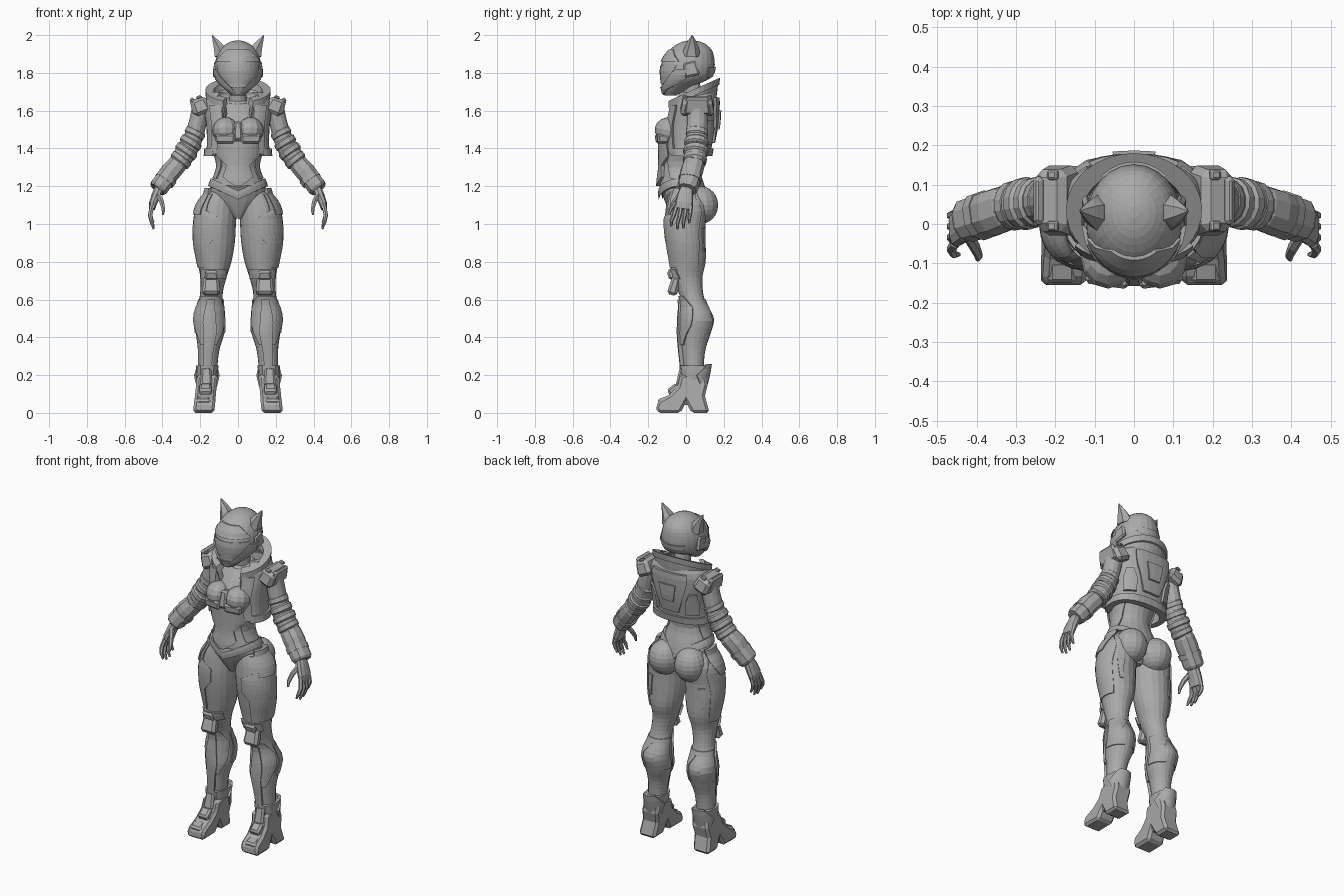
import bpy, bmesh, math
from mathutils import Vector, Matrix

grey = bpy.data.materials.new("armour_grey")
grey.diffuse_color = (0.4, 0.4, 0.4, 1)


def finish(name, bm, mirror=False, bevel=0):
    bmesh.ops.recalc_face_normals(bm, faces=bm.faces)
    me = bpy.data.meshes.new(name)
    bm.to_mesh(me)
    bm.free()
    me.materials.append(grey)
    ob = bpy.data.objects.new(name, me)
    bpy.context.collection.objects.link(ob)
    if bevel:
        m = ob.modifiers.new("bevel", 'BEVEL')
        m.width, m.segments = bevel, 1
    if mirror:
        ob.modifiers.new("mirror", 'MIRROR')
    return ob


def smooth_rows(rows, sub):
    """Catmull-Rom interpolation between section rows."""
    out = []
    for i in range(len(rows) - 1):
        p = [rows[max(i - 1, 0)], rows[i], rows[i + 1], rows[min(i + 2, len(rows) - 1)]]
        for k in range(sub):
            t = k / sub
            out.append(tuple(0.5 * (2 * b + (c - a) * t + (2 * a - 5 * b + 4 * c - d) * t * t
                                    + (3 * b - a - 3 * c + d) * t ** 3) for a, b, c, d in zip(*p)))
    return out + [tuple(rows[-1])]


def skin(bm, rings, closed=True, caps=True):
    vs = [[bm.verts.new(p) for p in r] for r in rings]
    n = len(rings[0])
    for a, b in zip(vs, vs[1:]):
        for j in range(n if closed else n - 1):
            bm.faces.new((a[j], a[(j + 1) % n], b[(j + 1) % n], b[j]))
    if caps:
        bm.faces.new(vs[0])
        bm.faces.new(vs[-1])
    return vs


def ellipse(c, s, p):
    return math.copysign(abs(c) ** (2 / p), c), math.copysign(abs(s) ** (2 / p), s)


def point(row, deg, off=0, p=2):
    z, cx, cy, rx, ry = row
    a = math.radians(deg)
    c, s = ellipse(math.cos(a), math.sin(a), p)
    return Vector((cx + (rx + off) * c, cy + (ry + off) * s, z))


def loft(name, rows, n=18, sub=3, mirror=False, p=2):
    """Body of horizontal rings; rows are (z, cx, cy, rx, ry)."""
    bm = bmesh.new()
    skin(bm, [[point(r, 360 * j / n, 0, p) for j in range(n)] for r in smooth_rows(rows, sub)])
    return finish(name, bm, mirror)


def at(rows, z):
    fine = sorted(smooth_rows(rows, 6))
    for a, b in zip(fine, fine[1:]):
        if a[0] <= z <= b[0]:
            t = (z - a[0]) / max(b[0] - a[0], 1e-6)
            return tuple(u + (v - u) * t for u, v in zip(a, b))
    return fine[0] if z < fine[0][0] else fine[-1]


def shell(name, rows, cuts, off, depth=0.02, n=10, mirror=False, p=2, warp=None, step=0.03):
    """Armour plate over a loft; cuts are (z, start angle, end angle)."""
    levels = []
    for a, b in zip(cuts, cuts[1:]):
        k = max(1, round(abs(a[0] - b[0]) / step))
        levels += [tuple(u + (v - u) * i / k for u, v in zip(a, b)) for i in range(k)]
    levels.append(cuts[-1])
    bm = bmesh.new()
    rings = []
    for z, a0, a1 in levels:
        r = at(rows, z)
        r = (z,) + r[1:]
        angs = [a0 + (a1 - a0) * j / n for j in range(n + 1)]
        rings.append([point(r, a, off, p) for a in angs] + [point(r, a, off - depth, p) for a in angs[::-1]])
    if warp:
        for r in rings:
            for v in r:
                v.z += warp(v)
    skin(bm, rings)
    return finish(name, bm, mirror)


def tube(name, pts, n=12, sub=1, mirror=True, p=2, side=(0, 1, 0)):
    """Tube along a path; pts are (x, y, z, radius across, radius along side)."""
    pts = smooth_rows(pts, sub)
    bm = bmesh.new()
    rings = []
    for i, q in enumerate(pts):
        t = (Vector(pts[min(i + 1, len(pts) - 1)][:3]) - Vector(pts[max(i - 1, 0)][:3])).normalized()
        u = Vector(side).cross(t).normalized()
        v = t.cross(u)
        ring = []
        for j in range(n):
            a = 2 * math.pi * (j + 0.5) / n
            c, s = ellipse(math.cos(a), math.sin(a), p)
            ring.append(Vector(q[:3]) + u * c * q[3] + v * s * q[4])
        rings.append(ring)
    skin(bm, rings)
    return finish(name, bm, mirror)


def box(name, loc, size, rot=(0, 0, 0), taper=1, bevel=0.01, mirror=True):
    bm = bmesh.new()
    bmesh.ops.create_cube(bm, size=1)
    for v in bm.verts:
        k = taper if v.co.z > 0 else 1
        v.co = Vector((v.co.x * size[0] * k, v.co.y * size[1] * k, v.co.z * size[2]))
        v.co.rotate(Matrix.Rotation(math.radians(rot[2]), 3, 'Z') @ Matrix.Rotation(math.radians(rot[1]), 3, 'Y')
                    @ Matrix.Rotation(math.radians(rot[0]), 3, 'X'))
        v.co += Vector(loc)
    return finish(name, bm, mirror, bevel)


def ball(name, loc, r, mirror=True, u=16, v=12, rot=0):
    bm = bmesh.new()
    bmesh.ops.create_uvsphere(bm, u_segments=u, v_segments=v, radius=1)
    m = Matrix.Translation(loc) @ Matrix.Rotation(math.radians(rot), 4, 'X') @ Matrix.Diagonal((*r, 1))
    bmesh.ops.transform(bm, matrix=m, verts=bm.verts)
    return finish(name, bm, mirror)


# torso, pelvis and neck
torso = [(1.03, 0, -.01, .025, .06), (1.08, 0, -.005, .09, .09), (1.14, 0, -.005, .15, .115), (1.2, 0, -.02, .145, .12),
         (1.3, 0, -.03, .108, .1), (1.38, 0, -.02, .125, .11), (1.48, 0, 0, .14, .125), (1.58, 0, .03, .135, .1),
         (1.65, 0, .05, .07, .06)]
loft("torso", torso, 20)
tube("neck", [(0, .05, 1.6, .055, .055), (0, .035, 1.68, .045, .05), (0, .02, 1.78, .045, .05)], mirror=False)
tube("neck_ring", [(0, .045, 1.62, .085, .075), (0, .045, 1.645, .08, .07), (0, .04, 1.66, .06, .06)], 16, mirror=False)
ball("bust", (.066, -.088, 1.495), (.07, .078, .07), u=12, v=8, rot=-12)
box("chest_plate", (0, -.118, 1.49), (.05, .07, .1), (-8, 0, 0), .8, mirror=False)
box("bust_lower_plate", (.065, -.125, 1.452), (.1, .06, .05), (0, 0, 8), 1.15)
shell("abdomen_plate", torso, [(1.2, 265, 275), (1.25, 235, 305), (1.31, 240, 300), (1.36, 215, 325), (1.44, 225, 315)], .018)
shell("waist_side_plate", torso, [(1.24, -30, 20), (1.33, -40, 30), (1.4, -35, 40)], .008, mirror=True)
shell("belt", torso, [(1.18, 0, 360), (1.225, 0, 360)], .008, n=28,
      warp=lambda v: -.07 * max(0, 1 - abs(v.x) / .15) + .02)

# legs
leg = [(1.17, .09, 0, .075, .09), (1.1, .11, .005, .105, .11), (1.0, .122, -.005, .111, .108), (.9, .125, 0, .108, .104),
       (.8, .125, .008, .09, .096), (.72, .13, .007, .07, .08), (.64, .14, .025, .06, .065),
       (.58, .145, .042, .066, .065), (.5, .152, .06, .08, .088), (.42, .148, .05, .075, .08),
       (.34, .155, .04, .058, .064), (.26, .16, .04, .052, .055), (.15, .165, .045, .048, .05)]
loft("leg", leg, 20, mirror=True)
ball("buttock", (.086, .077, 1.1), (.09, .093, .1))
shell("thigh_plate", leg, [(1.16, -60, 20), (1.07, -62, 45), (1.03, -100, 45), (.95, -100, 40), (.9, -78, 40),
                           (.77, -75, 35)], .006, mirror=True)
shell("hip_plate", leg, [(1.05, -45, 5), (1.13, -50, 25), (1.19, -40, 30)], .012, mirror=True)
shell("thigh_back_strip", leg, [(.86, 60, 70), (.98, 55, 75)], .006, n=2, mirror=True)
shell("knee_cuff", leg, [(.71, -150, -30), (.76, -140, -40)], .012, mirror=True)
box("knee_pad", (.142, -.062, .675), (.095, .055, .105), (-16, 0, 0), .85, .014)
box("knee_pad_top", (.14, -.078, .733), (.075, .04, .05), (20, 0, 0), .85, .01)
shell("shin_guard", leg, [(.36, -125, -50), (.46, -150, -20), (.56, -160, -10), (.62, -125, -45)], .01, mirror=True)
shell("shin_ridge", leg, [(.25, -108, -72), (.45, -112, -68), (.6, -105, -75)], .02, n=3, mirror=True)
shell("calf_plate", leg, [(.42, -10, 70), (.52, 0, 60), (.6, 0, 100)], .005, mirror=True)
shell("calf_inner_plate", leg, [(.42, 110, 190), (.52, 120, 180), (.6, 80, 180)], .005, mirror=True)

# boots cut from a side profile
profile = [(-.03, .2), (.1, .22), (.115, .15), (.1, .09), (.125, 0), (.03, 0), (0, .055), (-.03, 0), (-.15, 0),
           (-.16, .03), (-.145, .065), (-.09, .095), (-.045, .14)]
bm = bmesh.new()
skin(bm, [[Vector((x + .1 * (.1 - z) - .05 * min(0, y) * k, y, z)) for y, z in profile]
          for x, k in ((.118, -.3), (.13, -.1), (.21, .1), (.226, .3))][0::3])
finish("boot", bm, True, .014)
ankle = [(.14, .165, .045, .05, .055), (.19, .165, .043, .056, .07), (.25, .163, .045, .06, .08)]
loft("boot_cuff", ankle, 12, 2, True, 2.6)
shell("ankle_guard", ankle, [(.14, 30, 150), (.2, 10, 170), (.26, 55, 125)], .012, mirror=True)
box("boot_tongue", (.168, -.028, .19), (.062, .035, .1), (-12, 0, 0), .85)
box("instep_plate", (.172, -.065, .125), (.075, .075, .04), (38, 0, 0), .8)
box("toe_cap", (.183, -.115, .06), (.09, .08, .045), (20, 0, 0), .75)

# open jacket, raised collar and back panels
jacket = [(1.36, 0, .015, .17, .112), (1.43, 0, .02, .165, .12), (1.52, 0, .027, .168, .13), (1.6, 0, .038, .18, .125),
          (1.66, 0, .045, .175, .12), (1.7, 0, .055, .14, .1)]
shell("jacket", jacket, [(1.36, -48, 228), (1.5, -52, 232), (1.62, -55, 235), (1.7, -50, 230)], 0, .025, 26, p=2.4)
shell("jacket_hem", jacket, [(1.36, -45, 225), (1.4, -46, 226)], .012, .025, 24, p=2.4)
shell("jacket_lapel", jacket, [(1.37, -62, -38), (1.5, -66, -42), (1.63, -68, -42)], .012, .03, 3, True, 2.4)
collar = [(1.64, 0, .04, .145, .115), (1.7, 0, .035, .16, .13), (1.77, 0, .035, .165, .137)]
shell("collar", collar, [(1.64, -65, 245), (1.765, -62, 242)], 0, .025, 28, warp=lambda v: .45 * (v.y - .17))
shell("collar_rim", collar, [(1.735, -64, 244), (1.77, -62, 242)], .008, .045, 28, warp=lambda v: .45 * (v.y - .17))
shell("back_panel", jacket, [(1.43, 76, 104), (1.5, 68, 112), (1.58, 60, 120), (1.67, 55, 125)], .014, .03, 6, p=2.4)
shell("back_spine_plate", jacket, [(1.5, 82, 98), (1.6, 78, 102)], .024, .03, 2, p=2.4)
shell("back_side_panel", jacket, [(1.42, 30, 62), (1.5, 28, 60), (1.55, 35, 52)], .012, .03, 4, True, 2.4)

# shoulders and sleeves
box("shoulder_pad", (.198, .06, 1.625), (.1, .185, .09), (0, 24, 0), .82, .018)
box("shoulder_pad_edge", (.235, .06, 1.625), (.03, .14, .09), (0, 14, 0), .85)
for y in (-.005, .125):
    box("shoulder_latch", (.207, y, 1.672), (.032, .028, .014), (0, 24, 0), .8, .004)
arm = [(.195, .06, 1.62, .05, .055), (.21, .06, 1.55, .048, .055), (.23, .058, 1.475, .05, .056),
       (.255, .055, 1.415, .054, .058), (.285, .05, 1.365, .057, .06), (.318, .045, 1.32, .052, .058)]
tube("sleeve", arm, 14, 2)
for i, (q, r) in enumerate([((.228, .058, 1.48), .056), ((.25, .055, 1.43), .061), ((.274, .052, 1.385), .064),
                            ((.302, .047, 1.34), .06)]):
    d = Vector((.45 + .08 * i, -.08, -.85)).normalized()
    c = Vector(q)
    tube("sleeve_fold", [(*(c + d * k), r * f, (r + .003) * f) for k, f in
                         ((-.021, .86), (-.012, 1), (.012, 1), (.021, .86))], 14)
fore = [(.312, .045, 1.33, .046, .05), (.322, .042, 1.315, .053, .058), (.355, .03, 1.278, .056, .06),
        (.372, .025, 1.255, .053, .058), (.418, .01, 1.195, .053, .057), (.428, .006, 1.183, .045, .048)]
tube("forearm_cuff", fore, 10, p=2.4)
tube("cuff_band", [(.373, .025, 1.25, .058, .062), (.39, .019, 1.228, .058, .062)], 10, p=2.4)

# hands
tube("palm", [(.415, .005, 1.195, .026, .032), (.432, -.003, 1.155, .025, .042), (.45, -.01, 1.11, .022, .048),
              (.455, -.014, 1.08, .016, .046)], 10, p=2.6)
for y, l in ((.026, .075), (.001, .1), (-.024, .105), (-.05, .09)):
    e = y * 1.25 - .015
    tube("finger", [(.455, y, 1.095, .013, .012), (.465, (y + e) / 2, 1.09 - l * .45, .012, .0115),
                    (.458, e, 1.09 - l * .8, .01, .01), (.446, e, 1.088 - l * 1.1, .006, .006)], 6)
tube("thumb", [(.425, -.025, 1.16, .015, .015), (.405, -.058, 1.12, .014, .014), (.395, -.08, 1.08, .011, .011),
               (.397, -.09, 1.05, .006, .006)], 6)

# helmet with visor and pointed ears
head = [(1.972, 0, .03, .012, .015), (1.958, 0, .029, .055, .065), (1.92, 0, .024, .097, .113), (1.865, 0, .013, .119, .138),
        (1.81, 0, .006, .122, .143), (1.77, 0, -.004, .113, .13), (1.735, 0, -.04, .088, .09), (1.705, 0, -.066, .06, .062),
        (1.68, 0, -.082, .035, .03)]
loft("helmet", head, 24)
shell("brow_plate", head, [(1.86, 200, 340), (1.89, 215, 325), (1.925, 235, 305)], .008, n=12)
shell("visor", head, [(1.745, 238, 302), (1.78, 218, 322), (1.84, 205, 335)], .003, n=12)
shell("cheek_guard", head, [(1.69, -78, -55), (1.74, -55, -5), (1.79, -38, 5), (1.82, -24, 5)], .01, n=5, mirror=True)
shell("chin_guard", head, [(1.683, 240, 300), (1.725, 245, 295)], .008, n=5)
box("ear_pod", (.119, .025, 1.82), (.024, .085, .08), (12, -4, 0), .8)
shell("nape_plate", head, [(1.775, 55, 125), (1.83, 50, 130)], .006)
tube("pointed_ear", [(.088, .028, 1.895, .042, .05), (.102, .03, 1.935, .031, .038), (.122, .032, 1.972, .015, .02),
                     (.137, .033, 2.0, .002, .002)], 6, 2)
